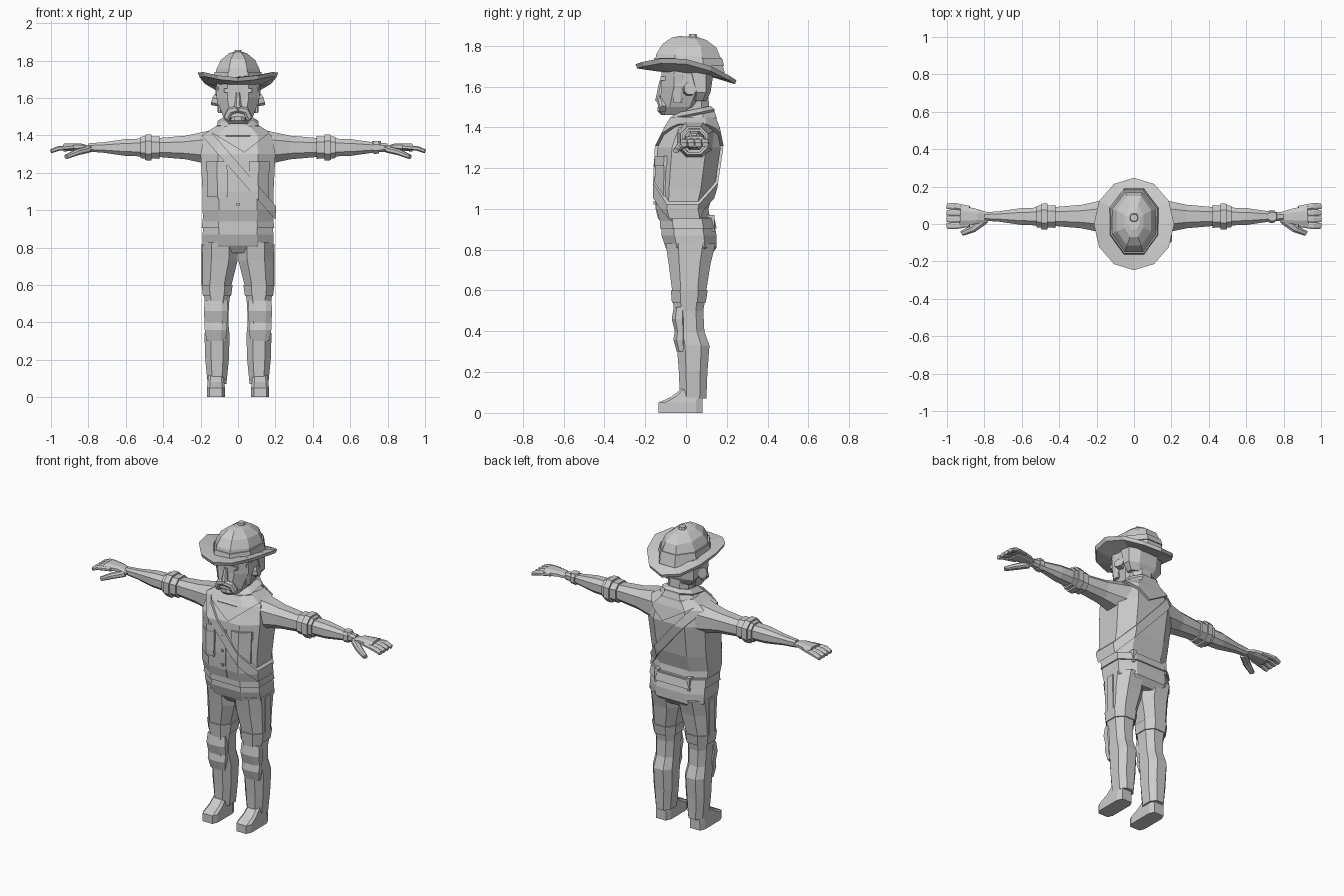
import bpy, bmesh, math
from mathutils import Vector

cube = bpy.data.objects.get("Cube")
if cube:
    bpy.data.objects.remove(cube)

COLOUR = (.6, .6, .6, 1)
grey = bpy.data.materials.new("plain grey")
grey.use_nodes = True
grey.diffuse_color = COLOUR
grey.node_tree.nodes["Principled BSDF"].inputs["Base Color"].default_value = COLOUR

ACROSS, BACKWARD, UPWARD = Vector((1, 0, 0)), Vector((0, 1, 0)), Vector((0, 0, 1))
FRONT = (BACKWARD, -.3, .3)


def skin(name, loops, side=1, bands=()):
    """Cover a row of equal loops; each band keeps only one slice of the result."""
    bm = bmesh.new()
    rows = [[bm.verts.new((p.x * side, p.y, p.z)) for p in loop] for loop in loops]
    for low, high in zip(rows, rows[1:]):
        for i in range(len(low)):
            bm.faces.new((low[i - 1], low[i], high[i], high[i - 1]))
    bm.faces.new(rows[0])
    bm.faces.new(rows[-1])
    for normal, middle, half in bands:
        normal = Vector((normal.x * side, normal.y, normal.z)).normalized()
        for way in (normal, -normal):
            cut = bmesh.ops.bisect_plane(
                bm, geom=bm.verts[:] + bm.edges[:] + bm.faces[:],
                plane_co=normal * middle + way * half, plane_no=way, clear_outer=True)
            edges = [part for part in cut["geom_cut"] if isinstance(part, bmesh.types.BMEdge)]
            bmesh.ops.holes_fill(bm, edges=edges)
    bmesh.ops.recalc_face_normals(bm, faces=bm.faces)
    mesh = bpy.data.meshes.new(name)
    bm.to_mesh(mesh)
    bm.free()
    mesh.materials.append(grey)
    bpy.context.collection.objects.link(bpy.data.objects.new(name, mesh))


def oval(centre, right, top, sides=8, square=.8):
    """Squared-off polygon that reaches exactly as far as its two half axes."""
    step = math.tau / sides
    reach = math.cos(step / 2) ** square

    def bulge(value):
        return math.copysign(abs(value) ** square, value) / reach

    angles = [step * (i + .5) for i in range(sides)]
    return [centre + right * bulge(math.cos(a)) + top * bulge(math.sin(a)) for a in angles]


def upright(rings, x=0, outer=1, grow=0, tilt=0, sides=8, square=.8):
    """Level loops from rings of height, half width, front and back."""
    loops = []
    for height, wide, front, back in rings:
        middle, deep = (front + back) / 2, (back - front) / 2
        centre = Vector((min(x, outer - wide), middle, height + tilt * middle))
        slope = BACKWARD + UPWARD * tilt
        loops.append(oval(centre, ACROSS * (wide + grow), slope * (deep + grow), sides, square))
    return loops


def rod(points, radii, flat=1):
    """Loops along a path, all facing from its first point to its last."""
    points = [Vector(p) for p in points]
    along = (points[-1] - points[0]).normalized()
    guide = BACKWARD if abs(along.z) > .8 else UPWARD
    right = along.cross(guide).normalized()
    top = right.cross(along) * flat
    return [oval(p, right * r, top * r) for p, r in zip(points, radii)]


def box(name, centre, size, side=1):
    centre, half = Vector(centre), Vector(size) / 2
    skin(name, [oval(centre + UPWARD * z, ACROSS * half.x, BACKWARD * half.y, sides=4)
                for z in (-half.z, half.z)], side)


# Shirt
shirt = [(.94, .185, -.13, .12), (1, .19, -.145, .11), (1.1, .19, -.15, .14),
         (1.3, .2, -.14, .17), (1.4, .18, -.09, .15), (1.45, .1, -.06, .13)]
skin("shirt", upright(shirt, square=.7))


def shirt_patch(name, grow, bands, side=1):
    """Raised piece that follows the shirt."""
    skin(name, upright(shirt, grow=grow, square=.7), side, bands)


# Strap over the right shoulder, shirt front and pockets
shirt_patch("shoulder_strap", .013, [(ACROSS * .8 + UPWARD * .7, .8, .025)])
shirt_patch("placket", .004, [(ACROSS, 0, .02), (UPWARD, 1.1, .15), FRONT])
for row in range(3):
    box("shirt_button", (0, -.145, 1.03 + row * .09), (.015, .03, .015))
for side in (1, -1):
    shirt_patch("pocket_flap", .011, [(ACROSS, .115, .055), (UPWARD, 1.235, .025), FRONT], side)
    shirt_patch("chest_pocket", .006, [(ACROSS, .115, .05), (UPWARD, 1.14, .08), FRONT], side)
shirt_patch("pocket_pouch", .013, [(ACROSS, -.11, .055), (UPWARD, 1.145, .075), FRONT])

# Neck and neckerchief with a point in front and behind
skin("neck", upright([(1.4, .07, -.03, .12), (1.55, .07, -.03, .11)]))
skin("neckerchief", upright([(1.39, .13, -.1, .15), (1.42, .13, -.11, .15), (1.45, .1, -.08, .14),
                             (1.46, .11, -.08, .14), (1.48, .08, -.05, .12)], tilt=.2))
shirt_patch("neckerchief_point", .016, [(UPWARD + ACROSS * .6, 1.34, .2),
                                        (UPWARD - ACROSS * .8, 1.2, .2)])

# Head
skin("head", upright([(1.46, .05, -.11, 0), (1.5, .08, -.13, .07),
                      (1.6, .115, -.12, .12), (1.7, .115, -.12, .13)]))
skin("hair", upright([(1.53, .09, .03, .1), (1.57, .12, .03, .12), (1.7, .12, -.02, .14)]))
skin("nose", upright([(1.55, .02, -.147, -.1), (1.63, .01, -.13, -.1)]))
skin("goatee", upright([(1.46, .03, -.12, -.07), (1.48, .04, -.14, -.07), (1.5, .03, -.14, -.07)]))
box("brow", (0, -.1, 1.64), (.15, .05, .02))
for side in (1, -1):
    skin("moustache", rod([(0, -.13, 1.54), (.04, -.12, 1.53), (.06, -.11, 1.49)],
                          [.02, .02, .02]), side)
    skin("ear", rod([(.1, .01, 1.58), (.13, .02, 1.59)], [.025, .03]), side)
    skin("sideburn", upright([(1.52, .01, -.06, -.02), (1.66, .02, -.07, 0)], x=.098), side)


# Hat with upturned sides
def brim_loop(wide, deep, height, curl, slope):
    loop = []
    for i in range(12):
        angle = math.tau * i / 12
        x, y = wide * math.cos(angle), deep * math.sin(angle)
        loop.append(Vector((x, y, height - curl * math.sin(angle) ** 2 - slope * y)))
    return loop


skin("hat_brim", [brim_loop(.1, .14, 1.7, 0, .1), brim_loop(.215, .247, 1.735, .065, .16),
                  brim_loop(.205, .24, 1.71, .06, .16), brim_loop(.1, .14, 1.66, 0, .1)])
crown = [(1.68, .128, -.16, .19), (1.75, .115, -.145, .17), (1.8, .092, -.115, .15),
         (1.835, .05, -.07, .1), (1.845, .03, -.03, .06)]
skin("hat_crown", upright(crown, tilt=-.07, square=1))
skin("hat_band", upright(crown, tilt=-.07, square=1, grow=.007), bands=[(UPWARD, 1.72, .02)])
skin("hat_button", rod([(0, .034, 1.83), (0, .034, 1.857)], [.025, .018]))

# Hips and belt
hips = [(.77, .15, -.07, .12), (.81, .188, -.1, .15), (.87, .19, -.12, .15), (.96, .18, -.12, .13)]
skin("hips", upright(hips, square=.7))
skin("belt", upright(hips, square=.7, grow=.008), bands=[(UPWARD, .93, .025)])
for side in (1, -1):
    box("belt_loop", (.11, .11, .93), (.025, .06, .08), side)

# Legs and boots
leg = [(.07, .05, -.03, .1), (.2, .063, -.035, .105), (.33, .067, -.045, .115),
       (.4, .06, -.055, .09), (.5, .064, -.06, .085), (.6, .077, -.068, .1),
       (.73, .094, -.085, .12), (.83, .095, -.1, .145)]
knee = [(.3, .05, -.045, 0), (.36, .06, -.062, 0), (.4, .06, -.055, 0),
        (.46, .065, -.07, 0), (.52, .06, -.06, 0)]
boot = [(0, .048, -.135, .08), (.05, .048, -.135, .08), (.08, .044, -.07, .08), (.12, .04, -.02, .07)]
for side in (1, -1):
    def leg_patch(name, grow, bands):
        skin(name, upright(leg, x=.112, outer=.19, grow=grow), side, bands)

    leg_patch("trouser_leg", 0, [])
    leg_patch("thigh_band", .006, [(UPWARD, .57, .03)])
    leg_patch("side_stripe", .006, [(UPWARD, .7, .12), (BACKWARD, .02, .025), (ACROSS, .2, .05)])
    skin("knee_pad", upright(knee, x=.118), side)
    skin("boot", upright(boot, x=.118, square=.4), side)


# Arms
def arm(grow=0):
    stations = {.13: .095, .2: .08, .28: .063, .43: .05, .6: .045, .72: .028, .8: .022}
    return rod([(x, .04, 1.335) for x in stations], [r + grow for r in stations.values()])


for side in (1, -1):
    skin("arm", arm(), side)
    skin("sleeve_cuff", arm(grow=.01), side, [(ACROSS, .47, .05)])
    skin("cuff_strap", arm(grow=.02), side, [(ACROSS, .48, .018)])

    # Hand with fanned fingers
    skin("palm", rod([(.78, .035, 1.33), (.84, .04, 1.34), (.93, .045, 1.335)],
                     [.026, .04, .055], flat=.4), side)
    for finger in range(4):
        root, tip = finger * .027, finger * .035 - .01
        skin("finger", rod([(.88, root, 1.337), (.96, tip, 1.33), (1, tip, 1.315)],
                           [.016, .018, .015], flat=.7), side)
    skin("thumb", rod([(.8, .02, 1.325), (.86, -.025, 1.31), (.92, -.05, 1.285)],
                      [.022, .02, .014], flat=.8), side)

# Wristwatch on the left arm
skin("watch_strap", arm(grow=.007), bands=[(ACROSS, .74, .015)])
skin("watch_face", rod([(.74, .04, 1.35), (.74, .04, 1.37)], [.028, .023]))
